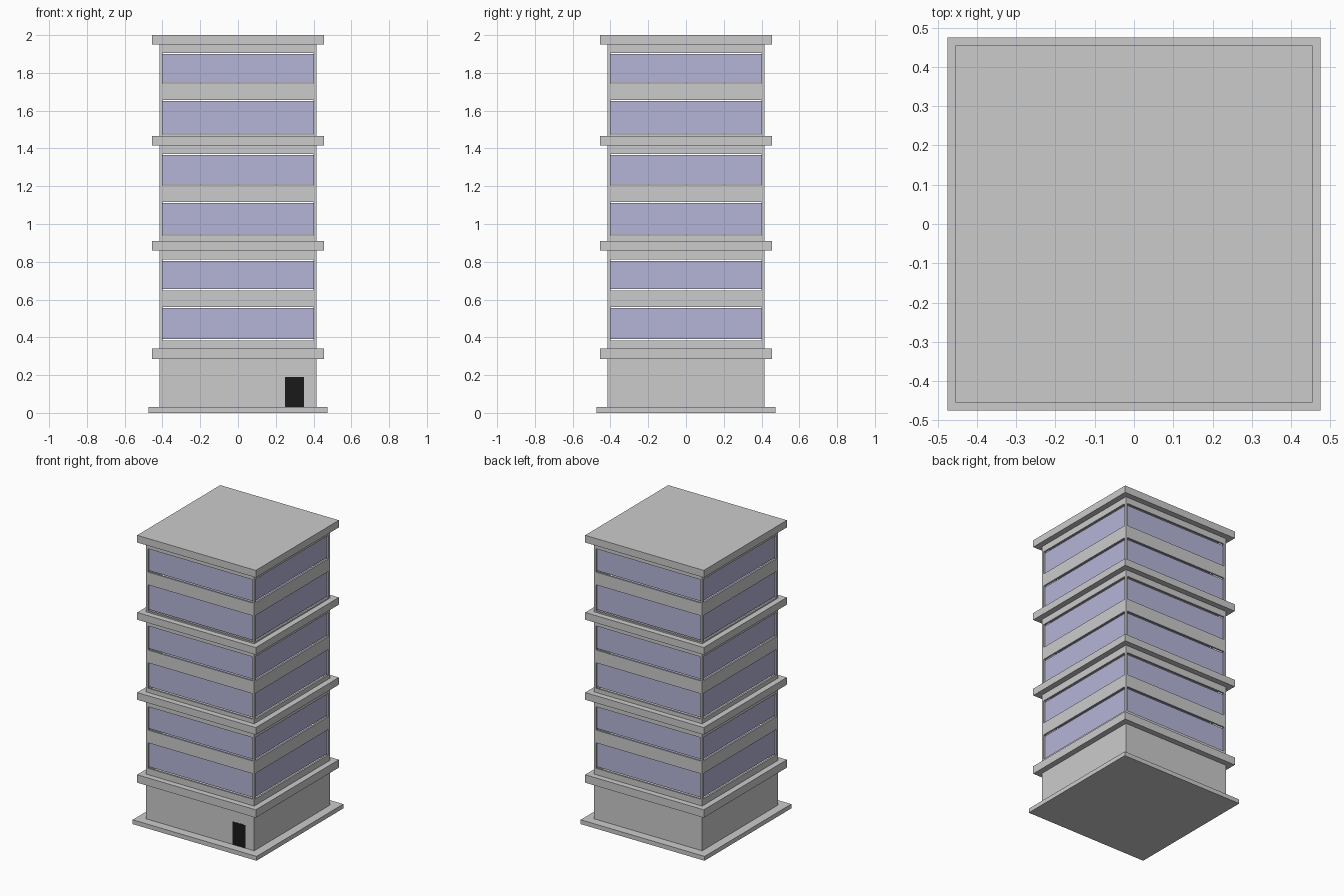
import bpy, bmesh
from mathutils import Matrix, Vector

if "Cube" in bpy.data.objects:
    bpy.data.objects.remove(bpy.data.objects["Cube"])

WALL, FRAME, RECESS = 0.415, 0.02, 0.012
WINDOWS = [(0.39, 0.555), (0.655, 0.805), (0.945, 1.11),
           (1.21, 1.365), (1.48, 1.65), (1.75, 1.90)]


def paint(obj, name, color):
    mat = bpy.data.materials.new(name)
    mat.diffuse_color = (*color, 1)
    mat.use_nodes = True
    mat.node_tree.nodes["Principled BSDF"].inputs["Base Color"].default_value = mat.diffuse_color
    obj.data.materials.append(mat)
    return mat


def add_object(name, bm):
    mesh = bpy.data.meshes.new(name)
    bm.to_mesh(mesh)
    bm.free()
    obj = bpy.data.objects.new(name, mesh)
    bpy.context.collection.objects.link(obj)
    return obj


def box(name, x0, x1, y0, y1, z0, z1):
    bm = bmesh.new()
    size = Vector((x1 - x0, y1 - y0, z1 - z0))
    mid = Vector((x0 + x1, y0 + y1, z0 + z1)) / 2
    bmesh.ops.create_cube(bm, size=1, matrix=Matrix.Translation(mid) @ Matrix.Diagonal((*size, 1)))
    return add_object(name, bm)


def square_box(name, half, z0, z1):
    return box(name, -half, half, -half, half, z0, z1)


# Base plate, three floor ledges and the roof
square_box("base_plate", 0.475, 0, 0.03)
for i, (z0, z1) in enumerate([(0.285, 0.34), (0.86, 0.91), (1.415, 1.465)]):
    square_box(f"floor_ledge_{i + 1}", 0.455, z0, z1)
square_box("roof_slab", 0.455, 1.95, 2.0)

# Walls: stacked square rings, with a recessed opening on each side of every window band
levels = [0.03] + [z for a, b in WINDOWS for z in (a - FRAME, b + FRAME)] + [1.97]
bm = bmesh.new()
rings = [[bm.verts.new((x * WALL, y * WALL, z))
          for x, y in ((-1, -1), (1, -1), (1, 1), (-1, 1))] for z in levels]
openings = []
for i, (low, high) in enumerate(zip(rings, rings[1:])):
    for k in range(4):
        n = (k + 1) % 4
        face = bm.faces.new((low[k], low[n], high[n], high[k]))
        if i % 2:
            openings.append(face)
bm.faces.new(rings[0][::-1])
bm.faces.new(rings[-1])
bm.normal_update()
bmesh.ops.inset_individual(bm, faces=openings, thickness=FRAME, depth=0)
bmesh.ops.inset_individual(bm, faces=openings, thickness=0, depth=-RECESS)
bmesh.ops.delete(bm, geom=openings, context='FACES')
add_object("walls", bm)

# Window glass, one block per band, filling all four openings
glass = None
for i, (z0, z1) in enumerate(WINDOWS):
    pane = square_box(f"window_band_{i + 1}", WALL - RECESS, z0, z1)
    if glass:
        pane.data.materials.append(glass)
    else:
        glass = paint(pane, "blue_glass", (0.46, 0.46, 0.69))

# Entrance door
door = box("door", 0.25, 0.35, -WALL - 0.001, -WALL + 0.01, 0.03, 0.19)
paint(door, "black_door", (0.01, 0.01, 0.01))
